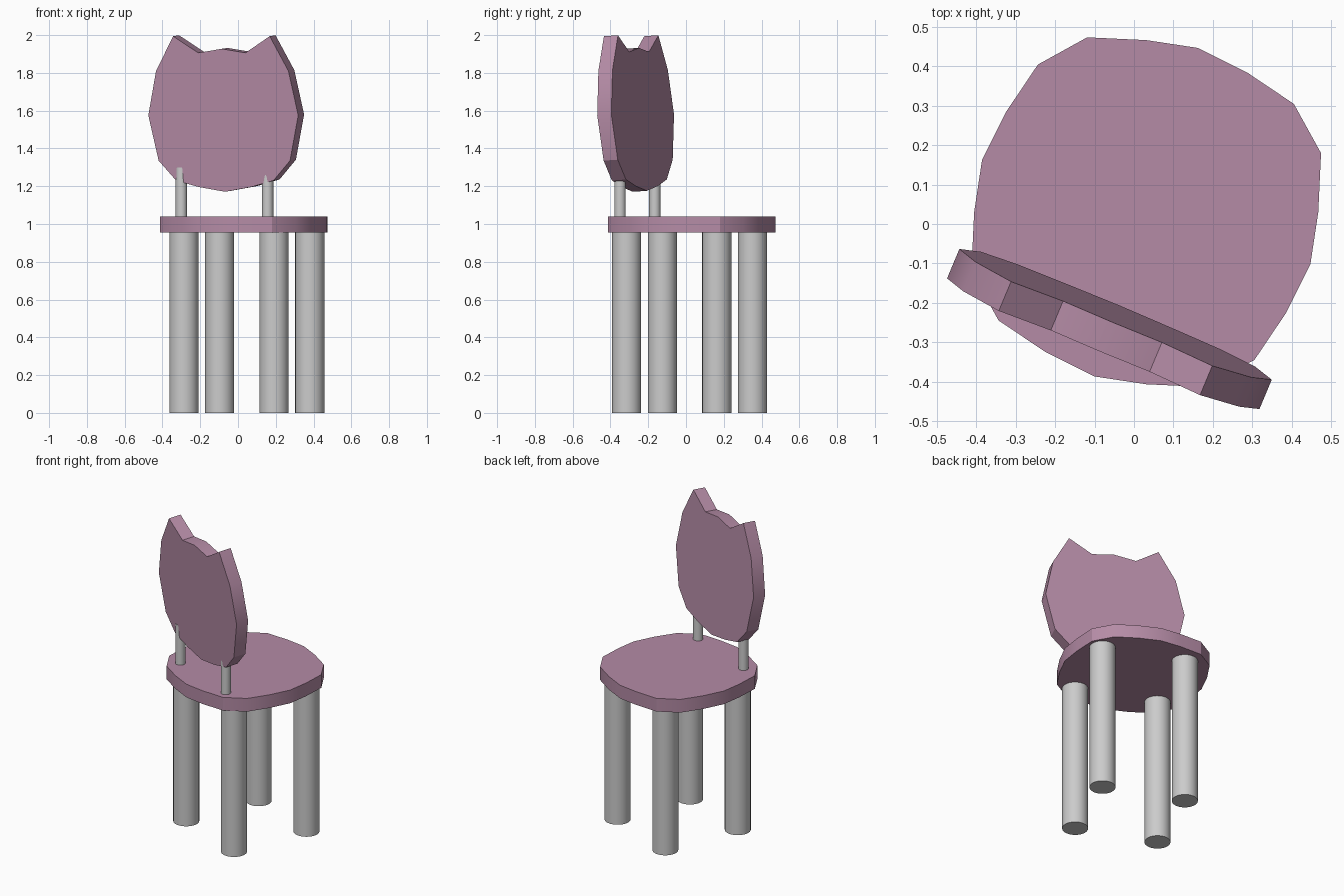
import bpy, bmesh
from math import radians
from mathutils import Matrix, Vector

if "Cube" in bpy.data.objects:
    bpy.data.objects.remove(bpy.data.objects["Cube"])

mauve = bpy.data.materials.new("mauve")
mauve.diffuse_color = (0.46, 0.26, 0.38, 1)
mauve.use_nodes = True
mauve.node_tree.nodes["Principled BSDF"].inputs["Base Color"].default_value = mauve.diffuse_color


def smooth(ob, angle=30):
    bpy.ops.object.select_all(action='DESELECT')
    ob.select_set(True)
    bpy.context.view_layer.objects.active = ob
    bpy.ops.object.shade_smooth_by_angle(angle=radians(angle))


def slab(name, outline, thickness, matrix):
    """Extrude a flat outline along local +z, then place it."""
    bm = bmesh.new()
    face = bm.faces.new([bm.verts.new((x, y, 0)) for x, y in outline])
    ext = bmesh.ops.extrude_face_region(bm, geom=[face])
    top = [v for v in ext["geom"] if isinstance(v, bmesh.types.BMVert)]
    bmesh.ops.translate(bm, verts=top, vec=(0, 0, thickness))
    bmesh.ops.transform(bm, matrix=matrix, verts=bm.verts)
    bmesh.ops.recalc_face_normals(bm, faces=bm.faces)
    mesh = bpy.data.meshes.new(name)
    bm.to_mesh(mesh)
    bm.free()
    ob = bpy.data.objects.new(name, mesh)
    bpy.context.collection.objects.link(ob)
    mesh.materials.append(mauve)
    smooth(ob)


def post(name, x, y, z0, z1, r):
    bpy.ops.mesh.primitive_cylinder_add(
        vertices=32, radius=r, depth=z1 - z0, location=(x, y, (z0 + z1) / 2))
    bpy.context.object.name = name
    smooth(bpy.context.object)


# Seat: one rounded corner repeated four times
quarter = [(-0.15, 0.444), (0, 0.437), (0.132, 0.417), (0.256, 0.355), (0.375, 0.275)]
seat = []
for i in range(4):
    turn = Matrix.Rotation(radians(-90 * i), 2)
    seat += [tuple(turn @ Vector(p)) for p in quarter]
slab("seat", seat, 0.086, Matrix.Translation((0.031, 0.03, 0.955)))

# Backrest: mirrored half profile with two pointed ears, leaning back slightly
half = [(0, 0.353), (0.136, 0.332), (0.277, 0.42), (0.38, 0.235), (0.43, 0),
        (0.377, -0.24), (0.28, -0.345), (0.15, -0.38), (0, -0.405)]
back = half + [(-x, y) for x, y in half[-2:0:-1]]
place = (Matrix.Translation((-0.078, -0.304, 1.575))
         @ Matrix.Rotation(radians(-22.7), 4, 'Z')
         @ Matrix.Rotation(radians(93.5), 4, 'X')
         @ Matrix.Translation((0, 0, -0.081)))
slab("backrest", back, 0.081, place)

# Backrest supports
post("left_support", -0.30, -0.165, 1.0, 1.3, 0.03)
post("right_support", 0.157, -0.349, 1.0, 1.3, 0.03)

# Legs: a turned square of four
for i, name in enumerate(("back_left_leg", "back_right_leg", "front_right_leg", "front_left_leg")):
    p = Matrix.Rotation(radians(90 * i), 2) @ Vector((-0.333, -0.144))
    post(name, 0.047 + p.x, 0.019 + p.y, 0, 0.98, 0.077)
